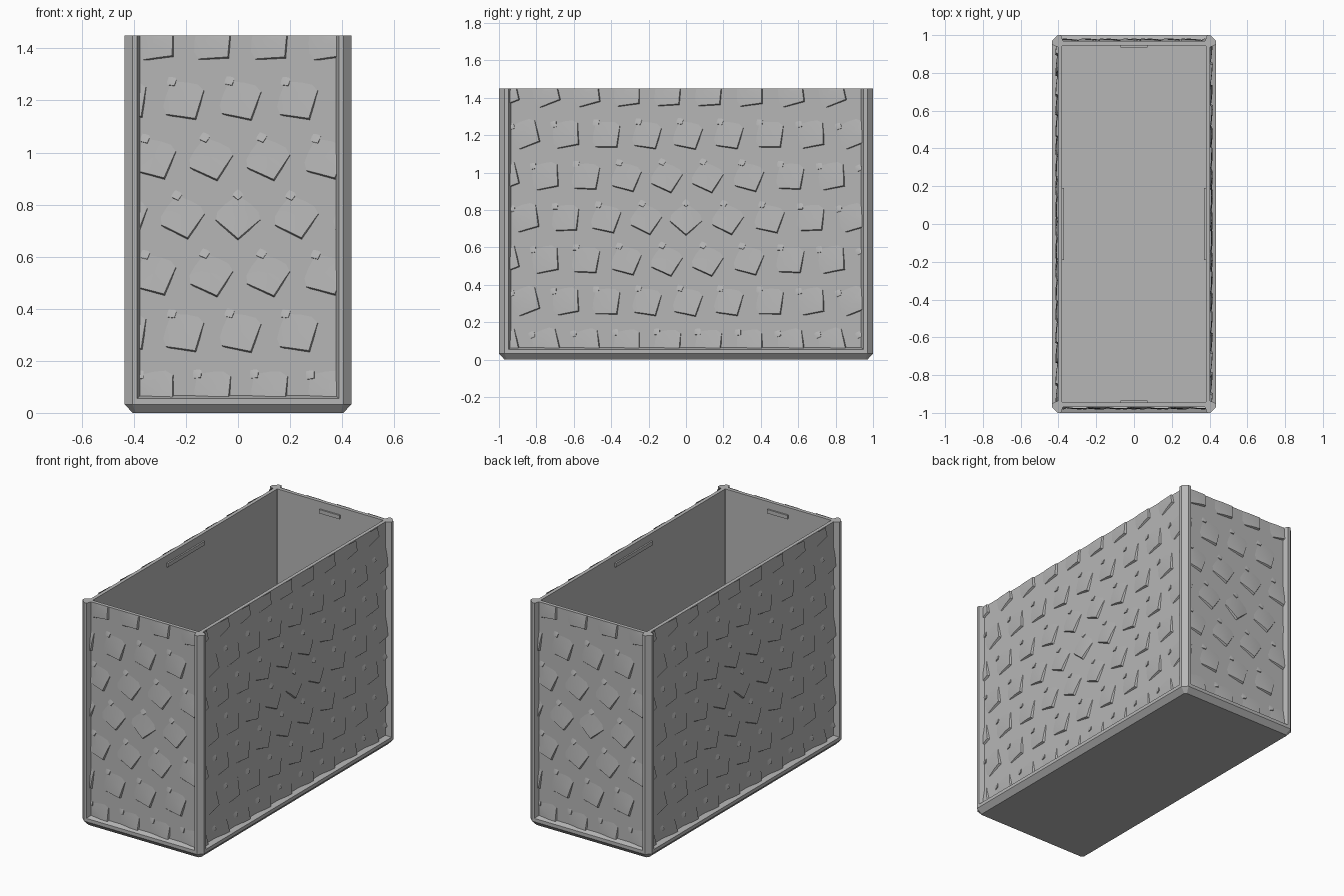
import bpy, bmesh, math
from mathutils import Vector, Matrix

cube = bpy.data.objects.get("Cube")
if cube:
    bpy.data.objects.remove(cube)

HX, HY, H = 0.435, 1.0, 1.45      # outer half sizes and height
WX, WY = 0.403, 0.968             # panel surface
IX, IY = 0.38, 0.945              # inner wall

grey = bpy.data.materials.new("light grey")
grey.use_nodes = True
grey.diffuse_color = (0.47, 0.47, 0.47, 1)
grey.node_tree.nodes["Principled BSDF"].inputs["Base Color"].default_value = grey.diffuse_color


def finish(name, bm, smooth=False):
    if not smooth:
        bmesh.ops.recalc_face_normals(bm, faces=bm.faces)
    mesh = bpy.data.meshes.new(name)
    bm.to_mesh(mesh)
    bm.free()
    mesh.materials.append(grey)
    obj = bpy.data.objects.new(name, mesh)
    bpy.context.collection.objects.link(obj)
    if smooth:
        bpy.ops.object.select_all(action='DESELECT')
        obj.select_set(True)
        bpy.context.view_layer.objects.active = obj
        bpy.ops.object.shade_smooth_by_angle(angle=math.radians(25))
    return obj


def loft(bm, rings):
    """Bridge rings of points in order and cap both ends."""
    loops = [[bm.verts.new(p) for p in ring] for ring in rings]
    n = len(loops[0])
    for a, b in zip(loops, loops[1:]):
        for i in range(n):
            j = (i + 1) % n
            bm.faces.new((a[i], a[j], b[j], b[i]))
    bm.faces.new(loops[0])
    bm.faces.new(loops[-1])


def octagon(x, y, c, z):
    return [(x, c - y, z), (x, y - c, z), (x - c, y, z), (c - x, y, z),
            (-x, y - c, z), (-x, c - y, z), (c - x, -y, z), (x - c, -y, z)]


# Open box with a chamfered base rail and thin walls
bm = bmesh.new()
loft(bm, [octagon(HX - 0.03, HY - 0.03, 0.012, 0),
          octagon(HX, HY, 0.03, 0.033),
          octagon(HX, HY, 0.03, 0.055),
          octagon(WX, WY, 0.01, 0.066),
          octagon(WX, WY, 0.01, H),
          octagon(IX, IY, 0.002, H),
          octagon(IX, IY, 0.002, 0.06)])
finish("box_body", bm)

# Chamfered corner posts
profile = [(0.405, 1.0), (0.387, 1.0), (0.375, 0.966), (0.38, 0.945),
           (0.401, 0.935), (0.435, 0.95), (0.435, 0.97)]
for end, sy in (("front", -1), ("back", 1)):
    for side, sx in (("right", -1), ("left", 1)):
        bm = bmesh.new()
        loft(bm, [[(sx * x, sy * y, z) for x, y in profile] for z in (0.033, H)])
        finish(f"{end}_{side}_post", bm)

# One scale: flush at the top, lifted along its pointed lower edge
RIM = [(0.085, -0.028, 0.002), (0.042, -0.064, 0.010), (0, -0.1, 0.014),
       (-0.042, -0.064, 0.010), (-0.085, -0.028, 0.002)]
CROWN = [(-0.07, 0.05, -0.003), (0, 0.1, -0.003), (0.07, 0.05, -0.003)]


def add_scale(bm, place, size=1.0, lift=1.0):
    def vert(x, y, z):
        return bm.verts.new(place @ Vector((x * size, y * size, z * lift)))
    rim = [vert(*p) for p in RIM]
    crown = [vert(*p) for p in CROWN]
    centre = vert(0, -0.01, 0.007)
    ring = rim + crown
    for i, v in enumerate(ring):
        bm.faces.new((centre, ring[(i + 1) % len(ring)], v))
    # steep lower edge
    foot = [vert(x * 1.05, y * 1.06 - 0.003, -0.004) for x, y, z in RIM]
    for i in range(len(rim) - 1):
        bm.faces.new((rim[i], rim[i + 1], foot[i + 1], foot[i]))


def scale_panel(name, half, depth, turn):
    """Staggered scales that twist more the further they are from the middle."""
    bm = bmesh.new()
    step, mid = 0.223, 0.77
    for row in range(-3, 4):
        for col in range(-6, 7):
            u = (col + 0.5 * (row % 2)) * step * 0.98
            v = row * step
            if abs(u) > half + 0.1:
                continue
            twist = math.radians(min(65 * math.hypot(u, v), 62))
            place = Matrix.Translation((u, mid + v, 0)) @ Matrix.Rotation(twist, 4, 'Z')
            add_scale(bm, place)
            # small raised barb near the crown
            add_scale(bm, place @ Matrix.Translation((0, 0.072, 0)), 0.24, 0.6)
    # trim to the frame opening
    for co, no in (((half, 0, 0), (1, 0, 0)), ((-half, 0, 0), (-1, 0, 0)),
                   ((0, H, 0), (0, 1, 0)), ((0, 0.06, 0), (0, -1, 0))):
        bmesh.ops.bisect_plane(bm, geom=bm.verts[:] + bm.edges[:] + bm.faces[:],
                               plane_co=co, plane_no=no, clear_outer=True)
    # stand the panel up facing the front, then turn it to its side
    stand = Matrix.Translation((0, -depth, 0)) @ Matrix.Rotation(math.pi / 2, 4, 'X')
    bm.transform(Matrix.Rotation(turn, 4, 'Z') @ stand)
    for f in bm.faces:
        f.normal_update()
    outward = Matrix.Rotation(turn, 3, 'Z') @ Vector((0, -1, 0))
    bmesh.ops.reverse_faces(bm, faces=[f for f in bm.faces if f.normal.dot(outward) < 0])
    finish(name, bm, smooth=True)


for i, side in enumerate(("front", "left", "back", "right")):
    half, depth = ((0.378, WY), (0.943, WX))[i % 2]
    scale_panel(f"{side}_scales", half, depth, i * math.pi / 2)

# Small catch ridges inside the rim
for i, side in enumerate(("front", "left", "back", "right")):
    half, depth = ((0.072, IY), (0.19, IX))[i % 2]
    bm = bmesh.new()
    bmesh.ops.create_cube(bm, size=1)
    bm.transform(Matrix.Rotation(i * math.pi / 2, 4, 'Z')
                 @ Matrix.Translation((0, -depth + 0.002, 1.39))
                 @ Matrix.Diagonal((2 * half, 0.016, 0.025, 1)))
    finish(f"{side}_catch", bm)
